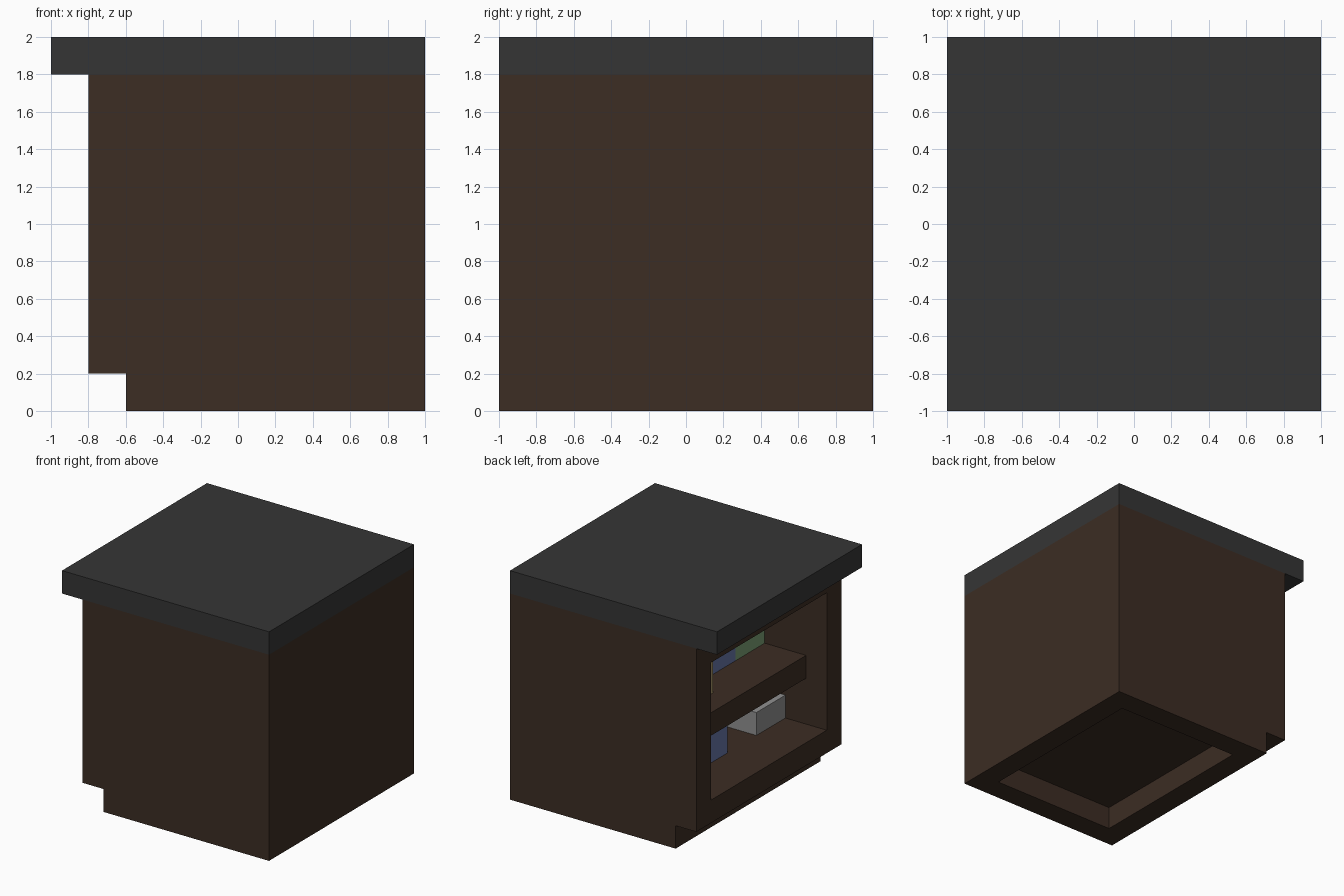
import bpy
import bmesh

if "Cube" in bpy.data.objects:
    bpy.data.objects.remove(bpy.data.objects["Cube"], do_unlink=True)


def material(name, rgb):
    mat = bpy.data.materials.new(name)
    mat.use_nodes = True
    color = (*rgb, 1.0)
    mat.diffuse_color = color
    bsdf = mat.node_tree.nodes["Principled BSDF"]
    bsdf.inputs["Base Color"].default_value = color
    bsdf.inputs["Roughness"].default_value = 0.9
    return mat


wood = material("dark wood", (0.045, 0.026, 0.017))
slate = material("dark slate", (0.036, 0.036, 0.036))
blue = material("dusty blue", (0.136, 0.185, 0.39))
green = material("sage green", (0.2, 0.346, 0.176))
yellow = material("muted yellow", (0.4, 0.31, 0.14))
gray = material("light gray", (0.28, 0.28, 0.28))


def prism(name, profile, y0, y1, mat):
    """Extrude an (x, z) outline from y0 to y1."""
    bm = bmesh.new()
    face = bm.faces.new([bm.verts.new((x, y0, z)) for x, z in profile])
    ext = bmesh.ops.extrude_face_region(bm, geom=[face])
    moved = [v for v in ext["geom"] if isinstance(v, bmesh.types.BMVert)]
    bmesh.ops.translate(bm, verts=moved, vec=(0, y1 - y0, 0))
    bmesh.ops.recalc_face_normals(bm, faces=bm.faces)
    mesh = bpy.data.meshes.new(name)
    bm.to_mesh(mesh)
    bm.free()
    mesh.materials.append(mat)
    obj = bpy.data.objects.new(name, mesh)
    bpy.context.collection.objects.link(obj)
    return obj


def box(name, x, y, z, mat):
    outline = [(x[0], z[0]), (x[1], z[0]), (x[1], z[1]), (x[0], z[1])]
    return prism(name, outline, y[0], y[1], mat)


def cut(target, cutter):
    mod = target.modifiers.new("cut", "BOOLEAN")
    mod.operation = "DIFFERENCE"
    mod.solver = "EXACT"
    mod.object = cutter
    bpy.context.view_layer.objects.active = target
    bpy.ops.object.modifier_apply(modifier=mod.name)
    bpy.data.objects.remove(cutter, do_unlink=True)


# Cabinet body with a toe kick along its open side
body = prism("cabinet_body", [(-0.6, 0), (1, 0), (1, 1.8), (-0.8, 1.8),
                              (-0.8, 0.2), (-0.6, 0.2)], -1, 1, wood)

# Shelf compartment and hollow underside
cut(body, box("compartment_cutter", (-1.2, 0.8), (-0.8, 0.8), (0.4, 1.6), wood))
cut(body, box("underside_cutter", (-0.4, 0.8), (-0.8, 0.8), (-0.2, 0.2), wood))

# Overhanging counter and recessed inner shelf
box("countertop", (-1, 1), (-1, 1), (1.8, 2), slate)
box("inner_shelf", (-0.6, 0.8), (-0.8, 0.8), (0.8, 1), wood)

# Items on the upper shelf: front x, y range, colour
upper = [(-0.2, (-0.8, -0.4), green), (-0.2, (-0.4, 0.2), blue),
         (-0.4, (0.2, 0.6), yellow), (-0.2, (0.6, 0.8), green)]
for i, (front, span, mat) in enumerate(upper):
    box(f"upper_item_{i + 1}", (front, 0.4), span, (1, 1.4), mat)

# Items on the cabinet floor
box("lower_item", (-0.4, 0.4), (0, 0.4), (0.4, 0.8), blue)
box("lower_low_box", (-0.4, 0.4), (-0.8, -0.4), (0.4, 0.6), gray)
